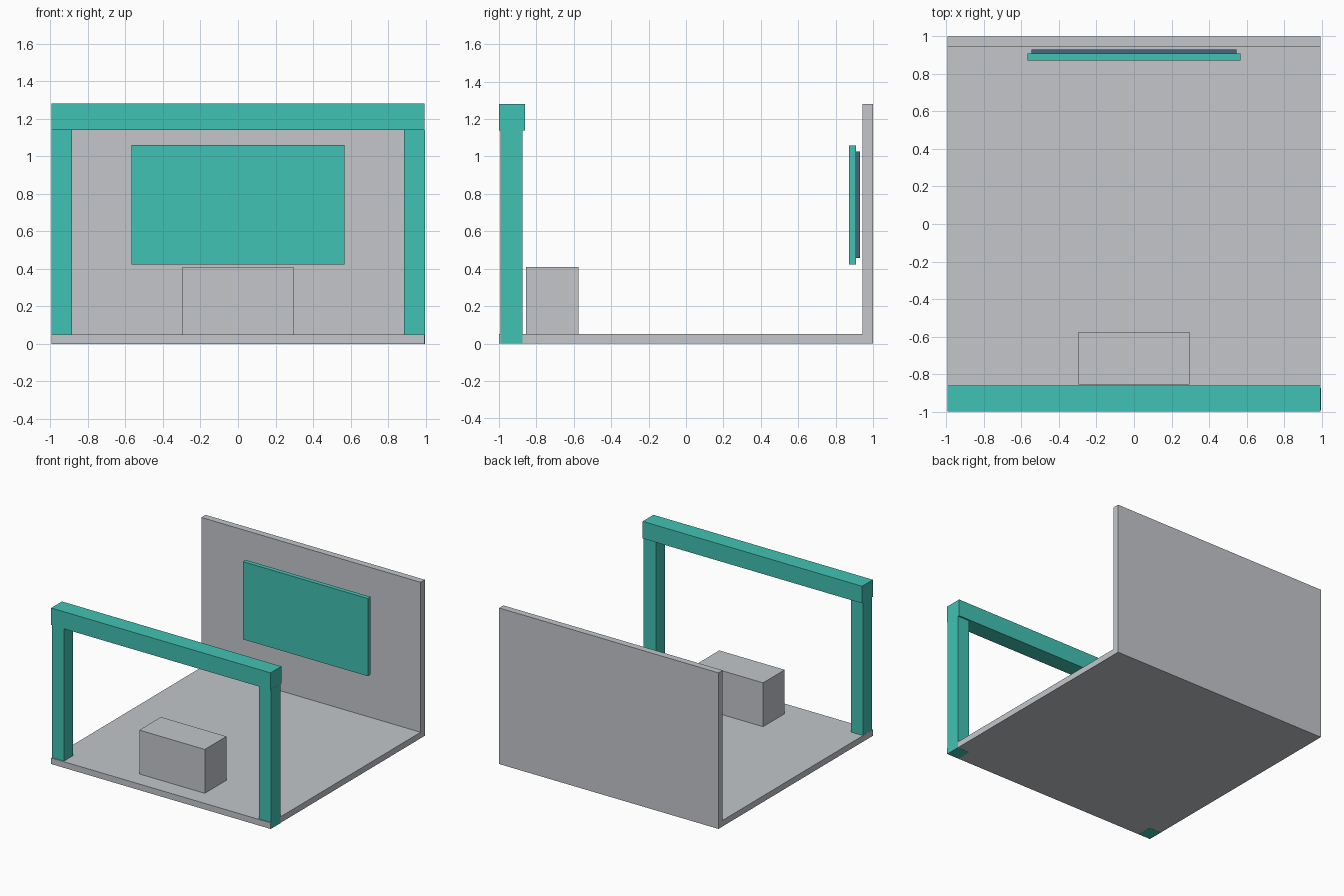
import bpy
import bmesh

old = bpy.data.objects.get("Cube")
if old:
    bpy.data.objects.remove(old, do_unlink=True)


def material(name, rgb):
    """Flat material from an sRGB 0-255 colour."""
    linear = [((c / 255 + 0.055) / 1.055) ** 2.4 for c in rgb] + [1.0]
    mat = bpy.data.materials.new(name)
    mat.use_nodes = True
    mat.diffuse_color = linear
    mat.node_tree.nodes["Principled BSDF"].inputs["Base Color"].default_value = linear
    return mat


GREY = material("light_grey", (195, 198, 203))
TEAL = material("teal", (65, 194, 179))
SLATE = material("slate_blue", (72, 102, 124))


def prism(name, profile, x0, x1, mat):
    """Extrude a (y, z) profile along x."""
    bm = bmesh.new()
    face = bm.faces.new([bm.verts.new((x0, y, z)) for y, z in profile])
    moved = bmesh.ops.extrude_face_region(bm, geom=[face])["geom"]
    bmesh.ops.translate(bm, vec=(x1 - x0, 0, 0),
                        verts=[v for v in moved if isinstance(v, bmesh.types.BMVert)])
    bmesh.ops.recalc_face_normals(bm, faces=bm.faces)
    mesh = bpy.data.meshes.new(name)
    bm.to_mesh(mesh)
    bm.free()
    mesh.materials.append(mat)
    obj = bpy.data.objects.new(name, mesh)
    bpy.context.collection.objects.link(obj)
    return obj


def box(name, x, y, z, mat):
    (y0, y1), (z0, z1) = y, z
    return prism(name, [(y0, z0), (y1, z0), (y1, z1), (y0, z1)], *x, mat)


# Floor and back wall share one L-shaped section
W, FLOOR, TOP = 0.995, 0.05, 1.28
prism("floor_and_back_wall",
      [(-1, 0), (1, 0), (1, TOP), (0.945, TOP), (0.945, FLOOR), (-1, FLOOR)],
      -W, W, GREY)

# Entrance frame: posts pass through the floor, beam rests on them
BEAM = 1.14
box("left_post", (0.885, W + 0.001), (-0.992, -0.873), (-0.001, BEAM), TEAL)
box("right_post", (-W + 0.001, -0.885), (-0.992, -0.873), (-0.001, BEAM), TEAL)
box("top_beam", (-W, W), (-1, -0.86), (BEAM, TOP), TEAL)

# Counter behind the entrance
box("counter", (-0.297, 0.297), (-0.855, -0.575), (FLOOR, 0.41), GREY)

# Display panel with its backing, just clear of the wall
box("display_panel", (-0.567, 0.567), (0.872, 0.909), (0.423, 1.06), TEAL)
box("display_backing", (-0.547, 0.547), (0.909, 0.931), (0.456, 1.026), SLATE)
